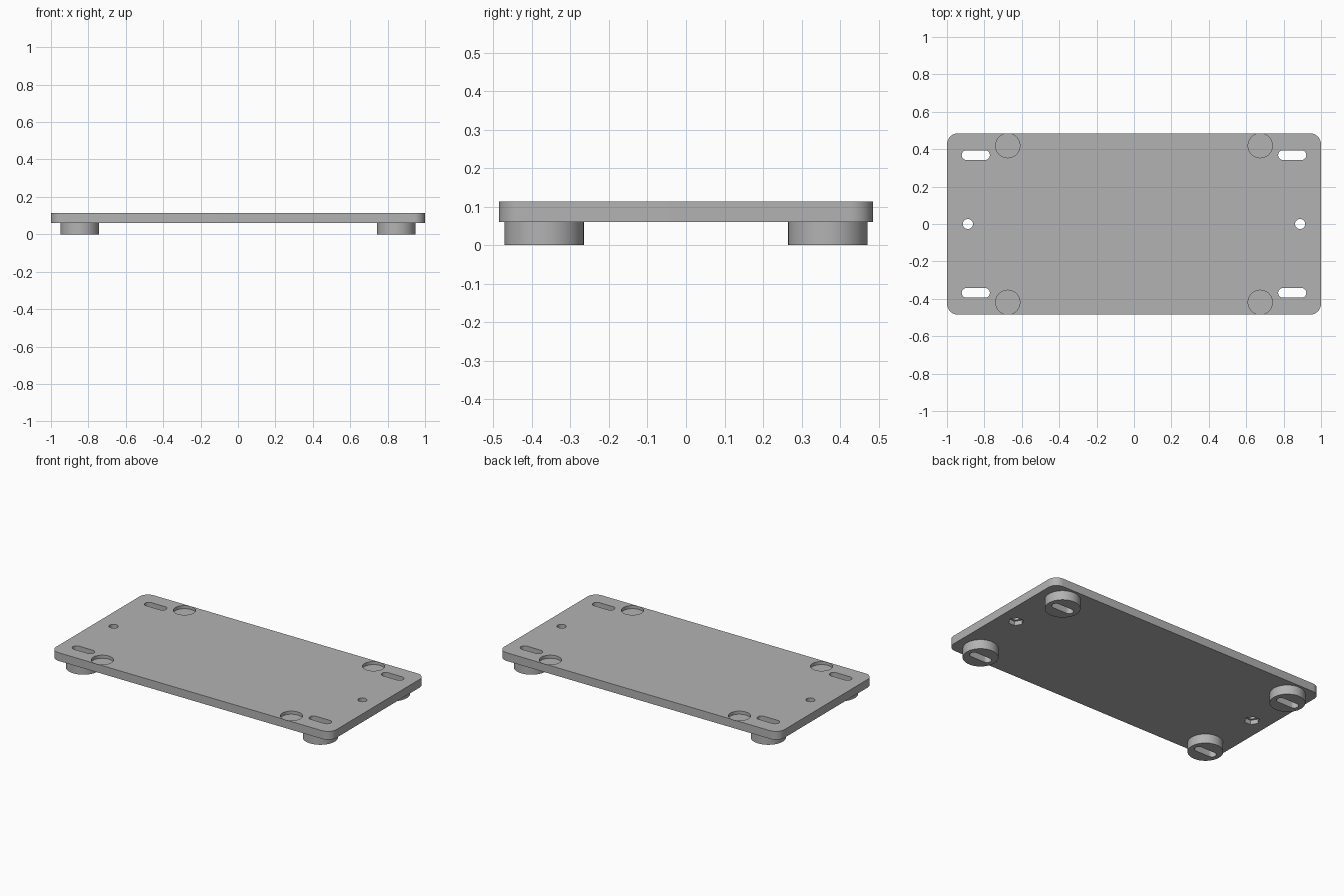
import bpy
import bmesh
from math import pi, cos, sin, radians

if "Cube" in bpy.data.objects:
    bpy.data.objects.remove(bpy.data.objects["Cube"])

BOTTOM, TOP = 0.06, 0.113      # plate underside and top
SLOT_X, SLOT_Y = 0.846, 0.368  # slot and foot centres

grey = bpy.data.materials.new("plain grey")
grey.use_nodes = True
grey.diffuse_color = (0.45, 0.45, 0.45, 1)
grey.node_tree.nodes["Principled BSDF"].inputs["Base Color"].default_value = grey.diffuse_color


def rounded(name, x, y, half_x, half_y, radius, z0, z1, steps=12):
    """Upright prism with a rounded rectangle outline."""
    bm = bmesh.new()
    ring = []
    for q, (sx, sy) in enumerate([(1, 1), (-1, 1), (-1, -1), (1, -1)]):
        for i in range(steps + 1):
            a = (q + i / steps) * pi / 2
            ring.append(bm.verts.new((x + sx * (half_x - radius) + radius * cos(a),
                                      y + sy * (half_y - radius) + radius * sin(a), z0)))
    bmesh.ops.remove_doubles(bm, verts=ring, dist=1e-5)
    base = bm.faces.new([v for v in ring if v.is_valid])
    top = bmesh.ops.extrude_face_region(bm, geom=[base])["geom"]
    for v in top:
        if isinstance(v, bmesh.types.BMVert):
            v.co.z = z1
    bmesh.ops.recalc_face_normals(bm, faces=bm.faces)
    mesh = bpy.data.meshes.new(name)
    bm.to_mesh(mesh)
    bm.free()
    mesh.materials.append(grey)
    obj = bpy.data.objects.new(name, mesh)
    bpy.context.collection.objects.link(obj)
    return obj


def disc(name, x, y, radius, z0, z1, steps=12):
    return rounded(name, x, y, radius, radius, radius, z0, z1, steps)


def hexagon(name, x, y, radius, z0, z1):
    bpy.ops.mesh.primitive_cylinder_add(vertices=6, radius=radius, depth=z1 - z0,
                                        location=(x, y, (z0 + z1) / 2),
                                        rotation=(0, 0, radians(30)))
    obj = bpy.context.object
    obj.name = name
    obj.data.materials.append(grey)
    return obj


def slot(x, y):
    return rounded("slot_cutter", x, y, 0.075, 0.026, 0.026, -0.1, 0.3)


def carve(obj, cutters):
    """Cut the shapes out, then remove them."""
    for cutter in cutters:
        cutter.hide_render = True
        mod = obj.modifiers.new("cut", 'BOOLEAN')
        mod.operation, mod.solver, mod.object = 'DIFFERENCE', 'EXACT', cutter
    bpy.ops.object.select_all(action='DESELECT')
    obj.select_set(True)
    bpy.context.view_layer.objects.active = obj
    for mod in list(obj.modifiers):
        bpy.ops.object.modifier_apply(modifier=mod.name)
    for cutter in cutters:
        bpy.data.objects.remove(cutter)
    bpy.ops.object.shade_smooth_by_angle(angle=radians(30))


# Base plate with slots, round recesses, screw holes and nut pockets
plate = rounded("base_plate", 0, 0, 1.0, 0.485, 0.06, BOTTOM, TOP)
cuts = []
for sx in (-1, 1):
    for sy in (-1, 1):
        cuts.append(slot(sx * SLOT_X, sy * SLOT_Y))
        cuts.append(disc("recess_cutter", sx * 0.675, sy * 0.419, 0.065, TOP - 0.02, 0.3))
    cuts.append(disc("screw_cutter", sx * 0.888, 0, 0.027, -0.1, 0.3, 6))
    cuts.append(hexagon("nut_cutter", sx * 0.888, 0, 0.045, -0.1, BOTTOM + 0.028))
carve(plate, cuts)

# Round feet, slotted through
for sx, side in ((1, "left"), (-1, "right")):
    for sy, end in ((-1, "front"), (1, "back")):
        x, y = sx * SLOT_X, sy * SLOT_Y
        foot = disc(f"{end}_{side}_foot", x, y, 0.103, 0, BOTTOM)
        carve(foot, [slot(x, y)])
